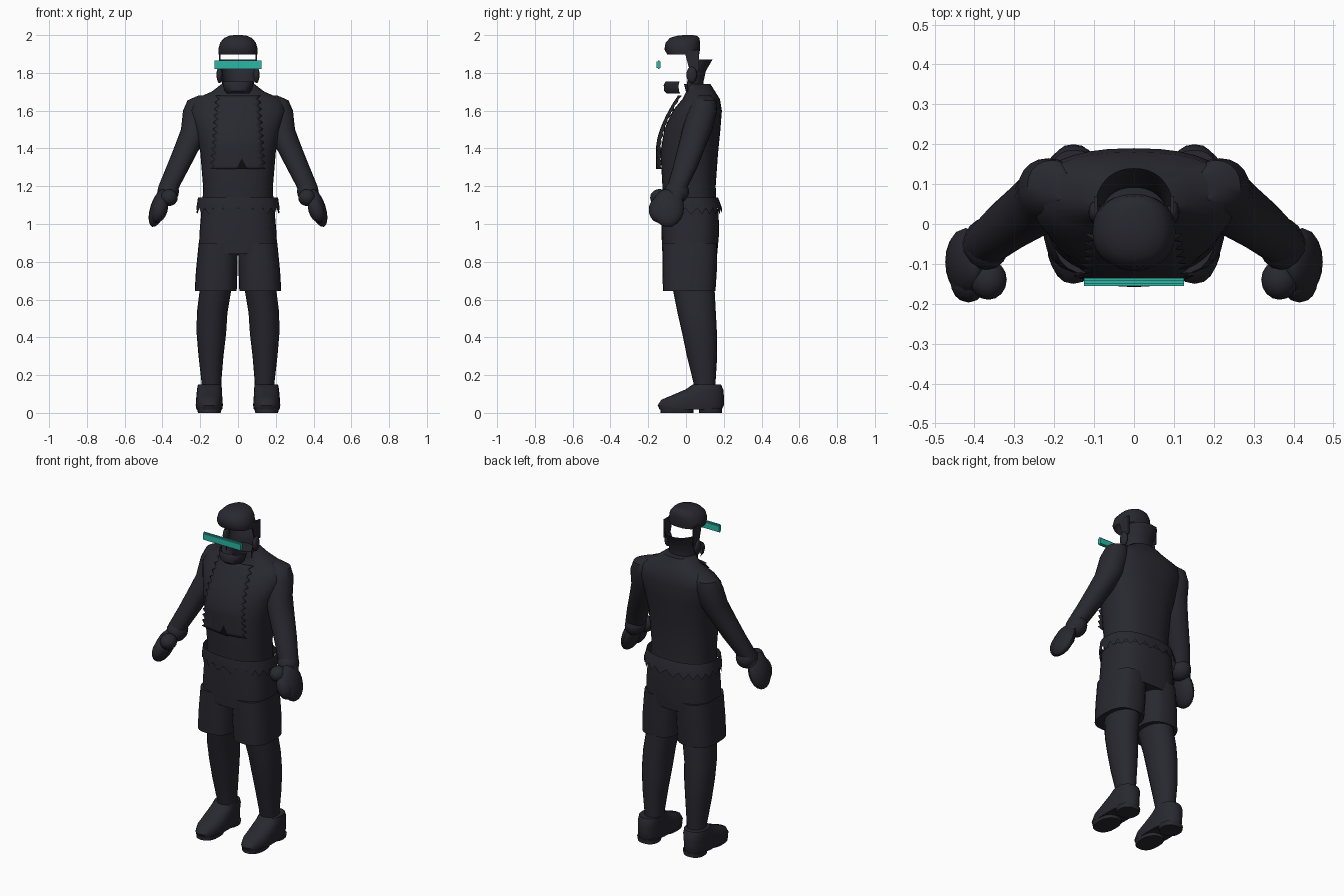
import bpy, bmesh, math
from mathutils import Matrix, Vector

cube = bpy.data.objects.get("Cube")
if cube:
    bpy.data.objects.remove(cube, do_unlink=True)


def material(name, rgb):
    m = bpy.data.materials.new(name)
    m.use_nodes = True
    m.diffuse_color = (*rgb, 1)
    m.node_tree.nodes["Principled BSDF"].inputs["Base Color"].default_value = (*rgb, 1)
    return m


DARK = material("charcoal", (0.021, 0.021, 0.029))
BLACK = material("black", (0.004, 0.004, 0.005))
TEAL = material("teal", (0.026, 0.47, 0.38))


def finish(name, bm, mat=DARK, angle=40):
    bmesh.ops.recalc_face_normals(bm, faces=bm.faces)
    mesh = bpy.data.meshes.new(name)
    bm.to_mesh(mesh)
    bm.free()
    mesh.materials.append(mat)
    ob = bpy.data.objects.new(name, mesh)
    bpy.context.collection.objects.link(ob)
    bpy.ops.object.select_all(action="DESELECT")
    ob.select_set(True)
    bpy.context.view_layer.objects.active = ob
    bpy.ops.object.shade_smooth_by_angle(angle=math.radians(angle))
    return ob


def loft(name, rings, n=24, power=2.4, arc=None, caps=(True, True), jag=0):
    """Skin horizontal rings of (z, centre x, half width, front y, back y)."""
    bm = bmesh.new()
    rows = []
    a0, a1 = arc or (0, 360)
    count = n + 1 if arc else n
    for r, (z, cx, rx, y0, y1) in enumerate(rings):
        row = []
        for i in range(count):
            a = math.radians(a0 + (a1 - a0) * i / n)
            c, s = math.cos(a), math.sin(a)
            x = cx + rx * math.copysign(abs(c) ** (2 / power), c)
            y = (y0 + y1) / 2 + (y1 - y0) / 2 * math.copysign(abs(s) ** (2 / power), s)
            lift = jag if jag and r == 0 and i % 2 else 0
            row.append(bm.verts.new((x, y, z + lift)))
        rows.append(row)
    for a, b in zip(rows, rows[1:]):
        for i in range(n):
            j = (i + 1) % count
            bm.faces.new((a[i], a[j], b[j], b[i]))
    if not arc:
        for row, closed in zip((rows[0], rows[-1]), caps):
            if closed:
                bm.faces.new(row)
    return finish(name, bm)


def blob(name, centre, radii, tilt=0):
    bm = bmesh.new()
    m = (Matrix.Translation(centre) @ Matrix.Rotation(math.radians(tilt), 4, "Y")
         @ Matrix.Diagonal((*radii, 1)))
    bmesh.ops.create_uvsphere(bm, u_segments=16, v_segments=10, radius=1, matrix=m)
    return finish(name, bm)


# Torso with sloping shoulders
loft("torso", [
    (1.04, 0, 0.19, -0.12, 0.165), (1.2, 0, 0.185, -0.125, 0.157),
    (1.38, 0, 0.2, -0.135, 0.17), (1.5, 0, 0.225, -0.115, 0.182),
    (1.6, 0, 0.255, -0.07, 0.19), (1.66, 0, 0.235, -0.02, 0.18),
    (1.7, 0, 0.14, 0.0, 0.155), (1.74, 0, 0.088, -0.01, 0.13)], n=32)

# Ragged waistband
loft("waistband", [(1.05, 0, 0.222, -0.135, 0.19), (1.1, 0, 0.218, -0.135, 0.185),
                   (1.14, 0, 0.212, -0.13, 0.17)], n=44, caps=(False, False), jag=0.035)

# Shorts
loft("shorts_top", [(0.84, 0, 0.208, -0.125, 0.165), (0.95, 0, 0.204, -0.13, 0.175),
                    (1.08, 0, 0.193, -0.128, 0.172)], n=32, power=2.8)

for s, side in ((1, "left"), (-1, "right")):
    loft(side + "_shorts_leg", [
        (0.645, s * 0.118, 0.111, -0.122, 0.156), (0.75, s * 0.113, 0.11, -0.125, 0.163),
        (0.9, s * 0.104, 0.104, -0.126, 0.165)], power=2.7)

    # Bare leg, tapering back towards the ankle
    loft(side + "_leg", [
        (0.1, s * 0.14, 0.052, 0.05, 0.155), (0.17, s * 0.141, 0.053, 0.037, 0.157),
        (0.3, s * 0.143, 0.066, 0.005, 0.165), (0.42, s * 0.141, 0.078, -0.02, 0.164),
        (0.53, s * 0.137, 0.081, -0.045, 0.158), (0.68, s * 0.115, 0.084, -0.075, 0.15)],
        n=20, power=2.1)

    # Shoe and its two-part sole
    loft(side + "_shoe", [
        (0.018, s * 0.152, 0.068, -0.14, 0.19), (0.04, s * 0.152, 0.072, -0.15, 0.2),
        (0.07, s * 0.152, 0.07, -0.13, 0.2), (0.095, s * 0.152, 0.068, -0.07, 0.2),
        (0.125, s * 0.151, 0.066, 0.0, 0.197), (0.15, s * 0.15, 0.062, 0.035, 0.185)])
    for part, y0, y1 in (("toe_sole", -0.135, 0.04), ("heel_sole", 0.07, 0.19)):
        loft(f"{side}_{part}", [(0, s * 0.152, 0.06, y0, y1),
                                (0.025, s * 0.152, 0.066, y0, y1)], n=20)

    # Sleeve hanging outwards and forwards
    loft(side + "_arm", [
        (1.13, s * 0.385, 0.05, -0.11, -0.01), (1.2, s * 0.365, 0.056, -0.1, 0.01),
        (1.3, s * 0.318, 0.062, -0.07, 0.06), (1.4, s * 0.272, 0.068, -0.045, 0.1),
        (1.5, s * 0.228, 0.074, -0.02, 0.14), (1.6, s * 0.215, 0.076, 0.01, 0.165),
        (1.655, s * 0.205, 0.062, 0.035, 0.16), (1.68, s * 0.18, 0.03, 0.06, 0.13)],
        n=20, power=2.1)

    # Padded glove
    blob(side + "_glove_cuff", (s * 0.37, -0.05, 1.17), (0.057, 0.066, 0.062), s * -20)
    blob(side + "_glove_palm", (s * 0.422, -0.095, 1.085), (0.042, 0.085, 0.105), s * -18)
    blob(side + "_glove_thumb", (s * 0.365, -0.14, 1.14), (0.046, 0.05, 0.045))
    blob(side + "_glove_fingers", (s * 0.415, -0.145, 1.075), (0.042, 0.052, 0.07), s * -18)

    # Ear and the strap holding up the cap
    blob(side + "_ear", (s * 0.098, 0.03, 1.79), (0.016, 0.028, 0.044))
    bm = bmesh.new()
    outline = [(-0.01, 1.92), (0.07, 1.92), (0.07, 1.81), (0.02, 1.81)]
    face = bm.faces.new([bm.verts.new((s * 0.1, y, z)) for y, z in outline])
    out = bmesh.ops.extrude_face_region(bm, geom=[face])["geom"]
    bmesh.ops.translate(bm, verts=[g for g in out if isinstance(g, bmesh.types.BMVert)],
                        vec=Vector((s * -0.008, 0, 0)))
    finish(side + "_cap_strap", bm)

# Ragged chest panel standing just clear of the torso
ROWS, COLS = 22, 8
bm = bmesh.new()
grid = []
for r in range(ROWS + 1):
    t = r / ROWS
    z = 1.29 + 0.39 * t
    front = -0.158 + 0.115 * max(0, t - 0.3) ** 1.6 / 0.7 ** 1.6
    half = 0.15 - 0.03 * t - (0.022 if r % 2 else 0)
    grid.append([bm.verts.new((half * u, front + 1.2 * (half * u) ** 2, z))
                 for u in (2 * c / COLS - 1 for c in range(COLS + 1))])
for a, b in zip(grid, grid[1:]):
    for i in range(COLS):
        bm.faces.new((a[i], a[i + 1], b[i + 1], b[i]))
panel = finish("chest_panel", bm)
mod = panel.modifiers.new("thickness", "SOLIDIFY")
mod.thickness = 0.004

# Small notch mark at the panel hem
bm = bmesh.new()
bm.faces.new([bm.verts.new((x, -0.164, z)) for x, z in
              ((-0.01, 1.29), (0.05, 1.29), (0.02, 1.348))])
finish("hem_notch", bm, BLACK)

# Neck and open-fronted back of the head, flaring at the top
loft("head_back", [
    (1.68, 0, 0.083, -0.08, 0.1), (1.75, 0, 0.086, -0.08, 0.092),
    (1.81, 0, 0.093, -0.08, 0.105), (1.87, 0, 0.099, -0.08, 0.14)],
    n=20, power=2.2, arc=(0, 180))

# Jaw with beard
loft("jaw", [
    (1.69, 0, 0.058, -0.1, 0.04), (1.705, 0, 0.072, -0.116, 0.04),
    (1.735, 0, 0.08, -0.118, 0.04), (1.755, 0, 0.082, -0.108, 0.04)],
    n=20, power=2.2, arc=(180, 360))

# Close-fitting cap, open underneath
loft("cap", [
    (1.898, 0, 0.102, -0.1, 0.07), (1.925, 0, 0.104, -0.114, 0.074),
    (1.96, 0, 0.095, -0.108, 0.075), (1.985, 0, 0.073, -0.085, 0.07),
    (1.996, 0, 0.048, -0.05, 0.058), (2.0, 0, 0.02, -0.015, 0.04)],
    n=28, power=2.3, caps=(False, True))

# Straight visor bar floating before the eyes
bm = bmesh.new()
bmesh.ops.create_cube(bm, size=1, matrix=Matrix.Translation((0, -0.145, 1.843))
                      @ Matrix.Diagonal((0.25, 0.02, 0.046, 1)))
long_edges = [e for e in bm.edges if abs(e.verts[0].co.x - e.verts[1].co.x) > 0.1]
bmesh.ops.bevel(bm, geom=long_edges, offset=0.006, segments=2, affect="EDGES")
finish("visor", bm, TEAL)
